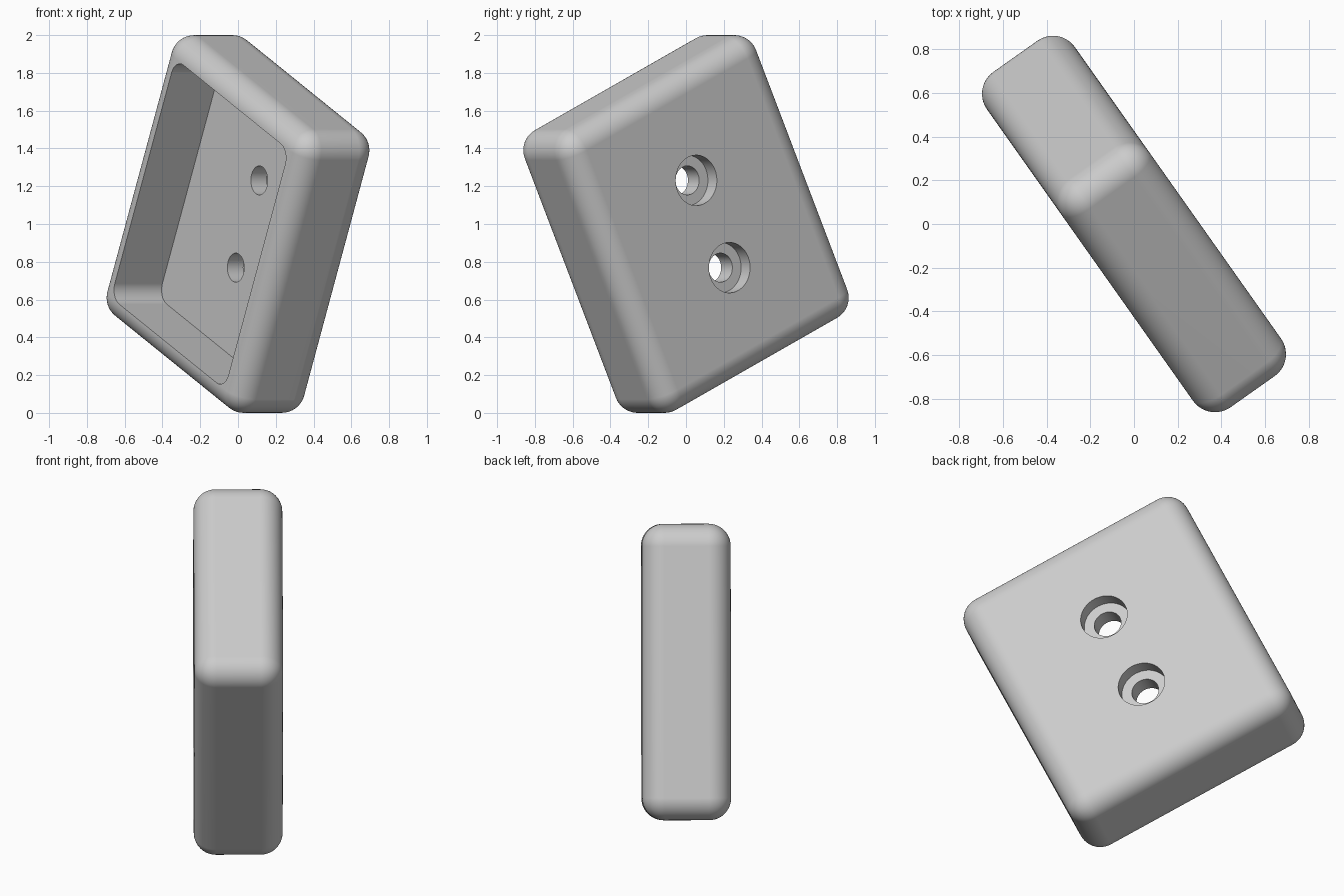
import bpy, bmesh
from math import radians, sqrt, sin, cos
from mathutils import Matrix, Vector

cube = bpy.data.objects.get("Cube")
if cube:
    bpy.data.objects.remove(cube, do_unlink=True)

K = 0.0411                       # one design unit
FRONT, FLOOR, SEAT, BACK = 6 * K, -1.5 * K, -4 * K, -6 * K

grey = bpy.data.materials.new("light_grey")
grey.use_nodes = True
colour = (0.6, 0.6, 0.6, 1)
grey.diffuse_color = colour
grey.node_tree.nodes["Principled BSDF"].inputs["Base Color"].default_value = colour


def block(name, size, z=0.0, radius=0.0, segments=8, upright_only=False):
    """Box with its edges (or only its upright ones) rounded."""
    bm = bmesh.new()
    bmesh.ops.create_cube(bm, size=1)
    bmesh.ops.scale(bm, vec=size, verts=bm.verts)
    bmesh.ops.translate(bm, vec=(0, 0, z), verts=bm.verts)
    edges = [e for e in bm.edges if not upright_only
             or abs(e.verts[0].co.z - e.verts[1].co.z) > 0.01]
    bmesh.ops.bevel(bm, geom=edges, offset=radius, offset_type='OFFSET',
                    segments=segments, profile=0.5, affect='EDGES')
    return finish(name, bm)


def cylinder(name, radius, y, z0, z1):
    bm = bmesh.new()
    bmesh.ops.create_cone(bm, cap_ends=True, segments=48, radius1=radius,
                          radius2=radius, depth=z1 - z0,
                          matrix=Matrix.Translation((0, y, (z0 + z1) / 2)))
    return finish(name, bm)


def finish(name, bm):
    mesh = bpy.data.meshes.new(name)
    bm.to_mesh(mesh)
    bm.free()
    mesh.materials.append(grey)
    obj = bpy.data.objects.new(name, mesh)
    bpy.context.collection.objects.link(obj)
    return obj


# Rounded housing, open at local +z
housing = block("housing", (34 * K, 40 * K, 12 * K), radius=3 * K, segments=12)

# Pocket, two screw holes and their counterbores
depth = FRONT + 0.1 - FLOOR
cutters = [block("pocket_cutter", (27.95 * K, 33.95 * K, depth),
                 FLOOR + depth / 2, 2 * K, upright_only=True)]
for y in (-6.2 * K, 6.2 * K):
    cutters.append(cylinder("counterbore_cutter", 3.25 * K, y, BACK - 0.1, SEAT))
    cutters.append(cylinder("screw_hole_cutter", 1.87 * K, y, BACK - 0.1, FLOOR + 0.05))

bpy.ops.object.select_all(action='DESELECT')
bpy.context.view_layer.objects.active = housing
housing.select_set(True)
for cutter in cutters:
    cutter.hide_render = True
    mod = housing.modifiers.new("cut", 'BOOLEAN')
    mod.operation, mod.solver, mod.object = 'DIFFERENCE', 'EXACT', cutter
    bpy.ops.object.modifier_apply(modifier=mod.name)
for cutter in cutters:
    bpy.data.objects.remove(cutter, do_unlink=True)

# Smooth fillets, crisp cut edges, flat faces kept flat
bpy.ops.object.shade_smooth_by_angle(angle=radians(30))
weighted = housing.modifiers.new("flat_faces", 'WEIGHTED_NORMAL')
weighted.keep_sharp = True

# Stand the housing upright, turned and tilted in its own plane
along = Vector((1, -sqrt(2), 0)) / sqrt(3)
up = Vector((0, 0, 1))
tilt = radians(25)
axis_x = along * cos(tilt) - up * sin(tilt)
axis_y = along * sin(tilt) + up * cos(tilt)
turn = Matrix((axis_x, axis_y, axis_x.cross(axis_y))).transposed().to_4x4()
housing.data.transform(Matrix.Translation((0, 0, 1)) @ turn)
housing.data.update()
